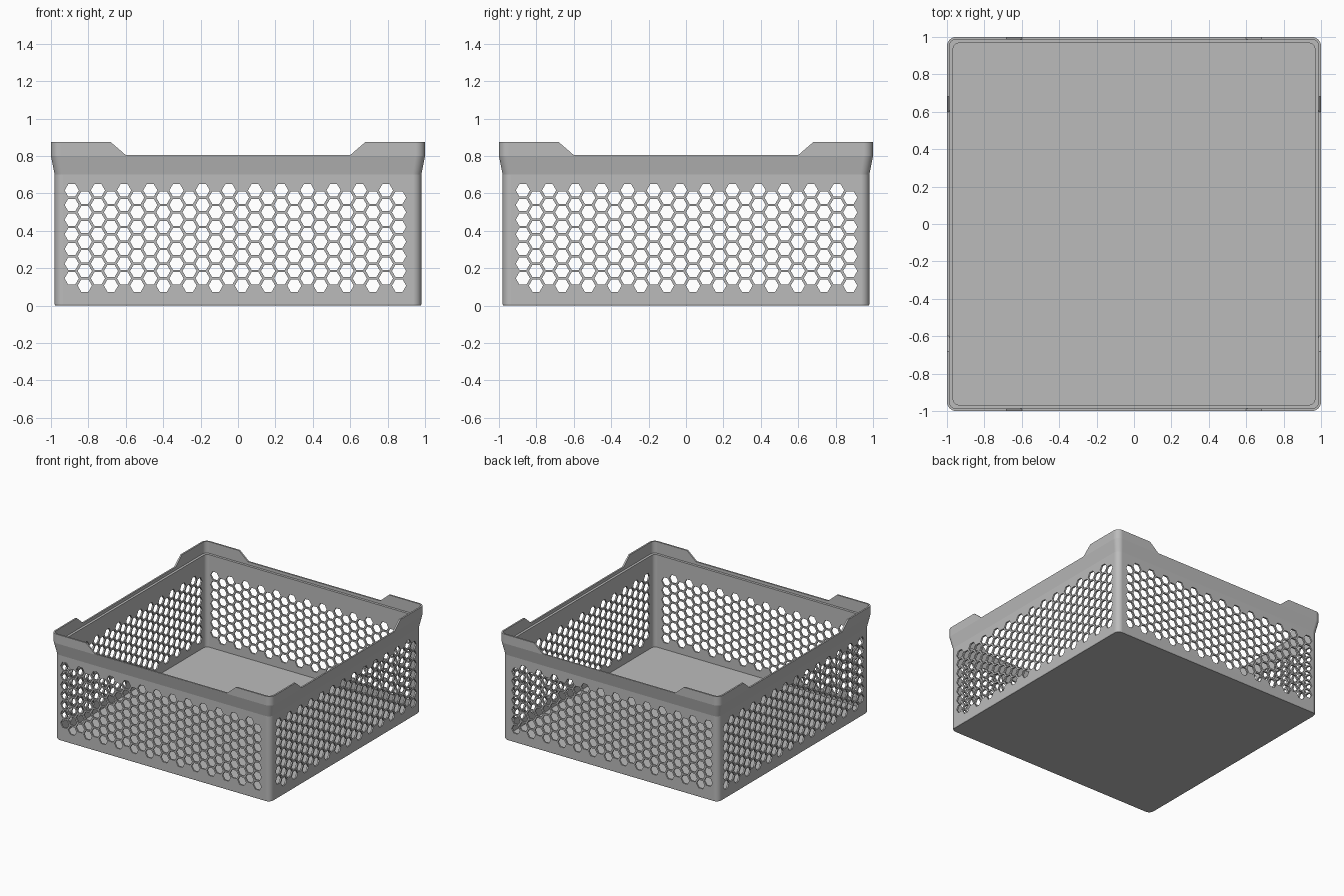
import bpy, bmesh
from math import sin, cos, pi, radians

cube = bpy.data.objects.get("Cube")
if cube:
    bpy.data.objects.remove(cube, do_unlink=True)

grey = bpy.data.materials.new("grey_plastic")
grey.use_nodes = True
COLOUR = (0.5, 0.5, 0.5, 1)
grey.diffuse_color = COLOUR
grey.node_tree.nodes["Principled BSDF"].inputs["Base Color"].default_value = COLOUR

CORNER_STEPS = 12


def make_object(name, bm):
    bmesh.ops.recalc_face_normals(bm, faces=bm.faces)
    mesh = bpy.data.meshes.new(name)
    bm.to_mesh(mesh)
    bm.free()
    mesh.materials.append(grey)
    ob = bpy.data.objects.new(name, mesh)
    bpy.context.collection.objects.link(ob)
    return ob


def rounded_square(bm, half, radius, z):
    """Ring of vertices around a square with rounded corners."""
    ring = []
    for quarter, (sx, sy) in enumerate([(1, 1), (-1, 1), (-1, -1), (1, -1)]):
        for i in range(CORNER_STEPS + 1):
            a = (quarter + i / CORNER_STEPS) * pi / 2
            ring.append(bm.verts.new((sx * (half - radius) + radius * cos(a),
                                      sy * (half - radius) + radius * sin(a), z)))
    return ring


def bridge(bm, a, b):
    n = len(a)
    for i in range(n):
        j = (i + 1) % n
        bm.faces.new((a[i], a[j], b[j], b[i]))


def prism(bm, outline, axis):
    """Closed prism of an upright outline, running right across the crate."""
    ends = []
    for t in (-1.2, 1.2):
        ends.append([bm.verts.new((t, u, z) if axis == "x" else (u, t, z))
                     for u, z in outline])
    bridge(bm, *ends)
    bm.faces.new(ends[0])
    bm.faces.new(ends[1])


# Crate shell: wall section from under the base, over the lip, to the floor
section = [  # half width, corner radius, height
    (0.976, 0.041, 0), (0.98, 0.045, 0.006), (0.98, 0.045, 0.70),
    (1.0, 0.05, 0.80), (1.0, 0.05, 0.875),
    (0.987, 0.037, 0.875), (0.987, 0.037, 0.78),
    (0.967, 0.032, 0.78), (0.967, 0.032, 0.02),
]
bm = bmesh.new()
rings = [rounded_square(bm, *row) for row in section]
for lower, upper in zip(rings, rings[1:]):
    bridge(bm, lower, upper)
bm.faces.new(rings[0])
bm.faces.new(rings[-1])
crate = make_object("crate", bm)

# Cutters: honeycomb holes and the lowered rim between the corner tabs
COLUMNS, ROWS = 26, 7
PITCH_U, PITCH_Z, HEX = 0.07, 0.0784, 0.038
for axis, start in (("y", -0.889), ("x", -0.872)):
    bm = bmesh.new()
    for c in range(COLUMNS):
        for r in range(ROWS):
            u = start + c * PITCH_U
            z = (0.107 if c % 2 else 0.146) + r * PITCH_Z
            prism(bm, [(u + HEX * cos(k * pi / 3), z + HEX * sin(k * pi / 3))
                       for k in range(6)], axis)
    prism(bm, [(-0.6, 0.805), (0.6, 0.805), (0.71, 0.9), (-0.71, 0.9)], axis)
    cutter = make_object("cutter_" + axis, bm)
    cutter.hide_render = True
    cut = crate.modifiers.new("holes_" + axis, "BOOLEAN")
    cut.operation = "DIFFERENCE"
    cut.solver = "EXACT"
    cut.object = cutter

# Apply the cuts, then smooth only the rounded corners
bpy.ops.object.select_all(action="DESELECT")
crate.select_set(True)
bpy.context.view_layer.objects.active = crate
for name in [m.name for m in crate.modifiers]:
    bpy.ops.object.modifier_apply(modifier=name)
for ob in [o for o in bpy.data.objects if o.name.startswith("cutter_")]:
    bpy.data.objects.remove(ob, do_unlink=True)
bpy.ops.object.shade_smooth_by_angle(angle=radians(9))
weighted = crate.modifiers.new("even_shading", "WEIGHTED_NORMAL")
weighted.keep_sharp = True
